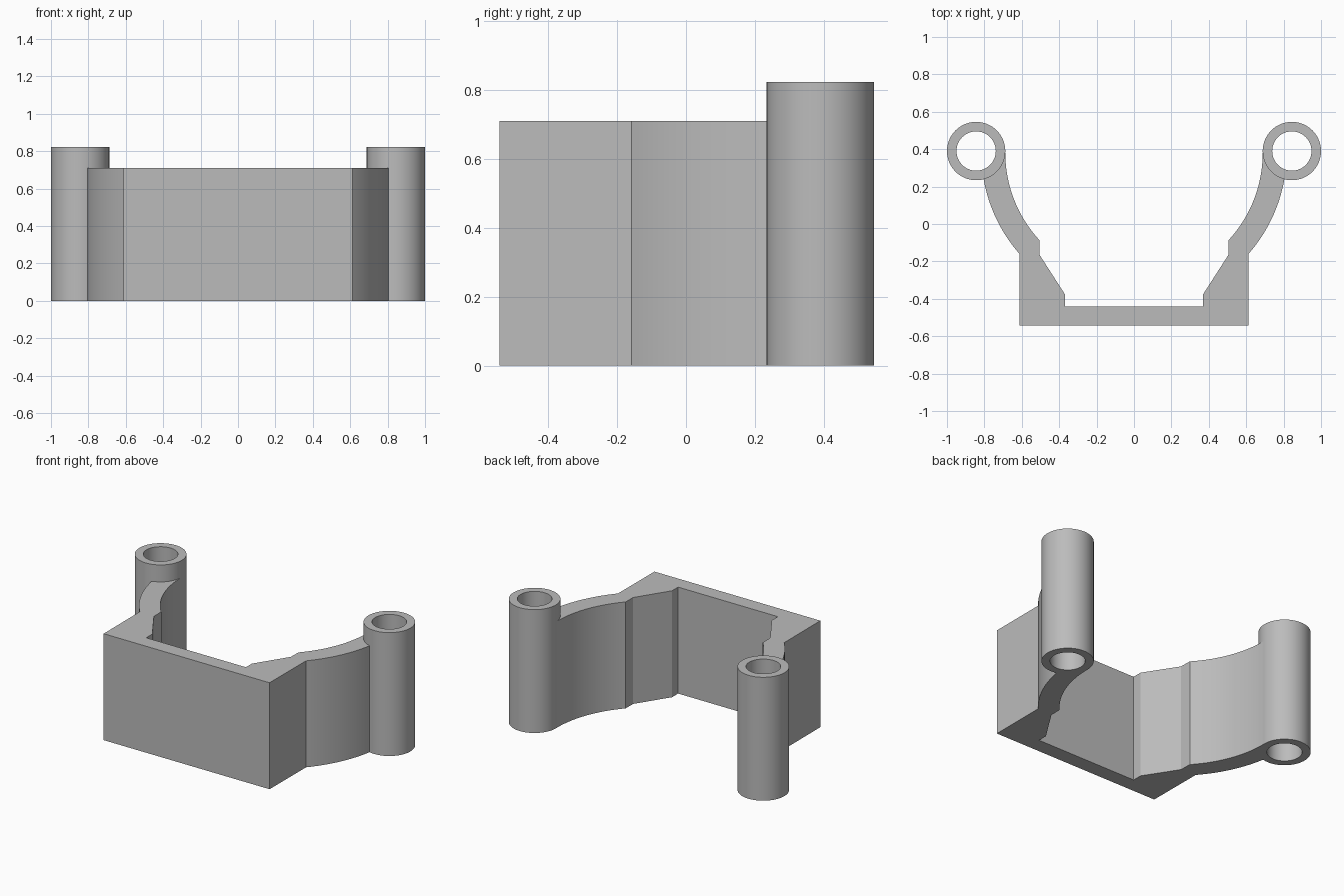
import bpy, bmesh
from math import sin, cos, radians, atan2, pi, tau

cube = bpy.data.objects.get("Cube")
if cube:
    bpy.data.objects.remove(cube, do_unlink=True)

grey = bpy.data.materials.new("plain_grey")
grey.use_nodes = True
colour = (0.5, 0.5, 0.5, 1)
grey.diffuse_color = colour
grey.node_tree.nodes["Principled BSDF"].inputs["Base Color"].default_value = colour

BODY_HEIGHT, TUBE_HEIGHT = 0.71, 0.823
TUBE_X, TUBE_Y = 0.844, 0.39
ARC_Y = 0.38  # shared centre of both arm curves, on the middle line


def finish(name, bm):
    bmesh.ops.recalc_face_normals(bm, faces=bm.faces)
    mesh = bpy.data.meshes.new(name)
    bm.to_mesh(mesh)
    bm.free()
    mesh.materials.append(grey)
    obj = bpy.data.objects.new(name, mesh)
    bpy.context.collection.objects.link(obj)
    bpy.ops.object.select_all(action="DESELECT")
    obj.select_set(True)
    bpy.context.view_layer.objects.active = obj
    bpy.ops.object.shade_smooth_by_angle(angle=radians(30))
    return obj


def arc(radius, start, end, steps=20):
    """Points on a curve about the middle line, between two angles."""
    angles = [start + (end - start) * i / steps for i in range(steps + 1)]
    return [(radius * cos(a), ARC_Y + radius * sin(a)) for a in angles]


def angle_to(x, y):
    return atan2(y - ARC_Y, x)


# Bracket body: front plate, corner gussets and curved arms in one outline
half = [(0.612, -0.542)]
half += arc(0.816, angle_to(0.612, -0.157), angle_to(0.805, 0.245))
half += [(0.73, 0.32)]
half += arc(0.688, 0, angle_to(0.505, -0.085))
half += [(0.505, -0.165), (0.368, -0.378), (0.368, -0.442)]
outline = half + [(-x, y) for x, y in reversed(half)]

bm = bmesh.new()
base = bm.faces.new([bm.verts.new((x, y, 0)) for x, y in outline])
top = bmesh.ops.extrude_face_region(bm, geom=[base], use_keep_orig=True)["geom"]
bmesh.ops.translate(bm, vec=(0, 0, BODY_HEIGHT),
                    verts=[v for v in top if isinstance(v, bmesh.types.BMVert)])
finish("bracket_body", bm)


# Hollow tubes at the ends of the arms
def tube(name, x, outer=0.156, inner=0.105, sides=64):
    bm = bmesh.new()
    section = [(outer, 0), (outer, TUBE_HEIGHT), (inner, TUBE_HEIGHT), (inner, 0)]
    rings = [[bm.verts.new((r * cos(tau * i / sides), r * sin(tau * i / sides), z))
              for i in range(sides)] for r, z in section]
    for a, b in zip(rings, rings[1:] + rings[:1]):
        for i in range(sides):
            j = (i + 1) % sides
            bm.faces.new((a[i], a[j], b[j], b[i]))
    finish(name, bm).location = (x, TUBE_Y, 0)


for side, sign in (("left", 1), ("right", -1)):
    tube(side + "_tube", sign * TUBE_X)
